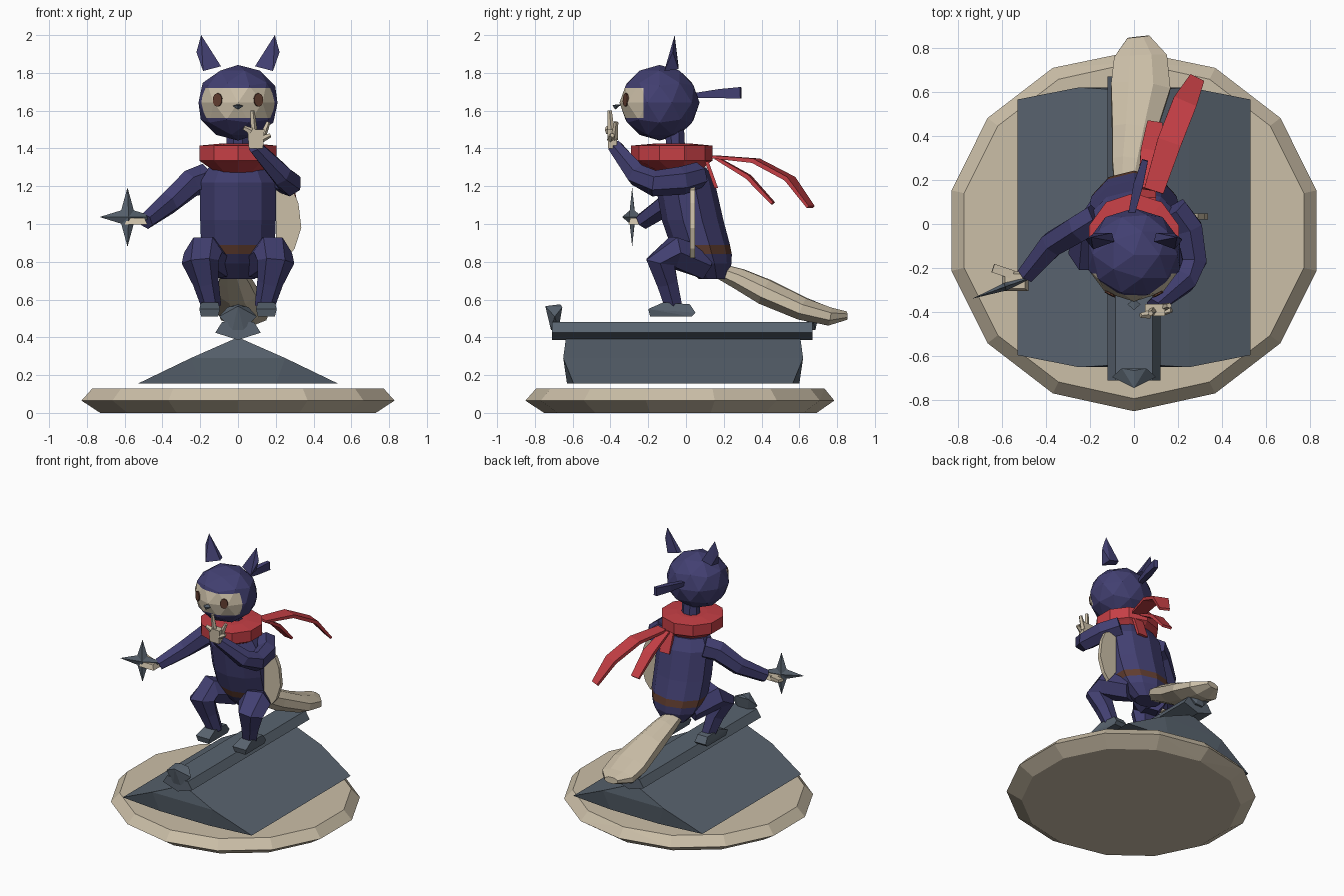
import bpy
import bmesh
from math import sin, cos, pi
from mathutils import Vector, Matrix
from mathutils.bvhtree import BVHTree

if "Cube" in bpy.data.objects:
    bpy.data.objects.remove(bpy.data.objects["Cube"])


def material(name, r, g, b):
    m = bpy.data.materials.new(name)
    m.use_nodes = True
    m.diffuse_color = (r, g, b, 1)
    m.node_tree.nodes["Principled BSDF"].inputs["Base Color"].default_value = (r, g, b, 1)
    return m


indigo = material("indigo cloth", .054, .050, .165)
slate = material("slate grey", .100, .127, .160)
beige = material("warm beige", .60, .52, .39)
red = material("scarf red", .56, .05, .06)
brown = material("brown", .115, .045, .028)


def finish(name, bm, *mats):
    bmesh.ops.recalc_face_normals(bm, faces=bm.faces[:])
    me = bpy.data.meshes.new(name)
    bm.to_mesh(me)
    bm.free()
    for m in mats:
        me.materials.append(m)
    ob = bpy.data.objects.new(name, me)
    bpy.context.scene.collection.objects.link(ob)
    return ob


def hull(name, points, mat):
    """Convex solid around a few points."""
    bm = bmesh.new()
    for p in points:
        bm.verts.new(p)
    res = bmesh.ops.convex_hull(bm, input=bm.verts[:])
    junk = {g for g in res["geom_interior"] + res["geom_unused"]
            if isinstance(g, bmesh.types.BMVert)}
    bmesh.ops.delete(bm, geom=list(junk), context='VERTS')
    bmesh.ops.dissolve_limit(bm, angle_limit=.02, verts=bm.verts[:], edges=bm.edges[:])
    return finish(name, bm, mat)


def box(name, center, size, mat, taper=.75):
    """Block whose top is narrower than its bottom."""
    c = Vector(center)
    pts = []
    for k in (-1, 1):
        f = taper if k > 0 else 1
        pts += [c + Vector((i * size[0] * f, j * size[1] * f, k * size[2])) / 2
                for i in (-1, 1) for j in (-1, 1)]
    return hull(name, pts, mat)


def tube(name, rings, mat, sides=6, ref=(0, 0, 1), axis=None, bands=(), band_mat=None):
    """Loft through rings given as x, y, z, half width, half height."""
    bm = bmesh.new()
    centers = [Vector(r[:3]) for r in rings]
    loops = []
    grow = 1 / cos(pi / sides)
    for i, r in enumerate(rings):
        a, b = centers[max(i - 1, 0)], centers[min(i + 1, len(rings) - 1)]
        t = Vector(axis) if axis else (b - a).normalized()
        u = t.cross(Vector(ref)).normalized()
        v = u.cross(t)
        angles = [2 * pi * (k + .5) / sides for k in range(sides)]
        loops.append([bm.verts.new(centers[i] + (u * r[3] * cos(q) + v * r[4] * sin(q)) * grow)
                      for q in angles])
    for i in range(len(loops) - 1):
        for k in range(sides):
            n = (k + 1) % sides
            f = bm.faces.new((loops[i][k], loops[i][n], loops[i + 1][n], loops[i + 1][k]))
            f.material_index = 1 if i in bands else 0
    bm.faces.new(loops[0])
    bm.faces.new(loops[-1])
    return finish(name, bm, mat, *([band_mat] if band_mat else []))


# Round base
ring = [(.85 * cos(q), .82 * sin(q)) for q in [-pi / 2 + 2 * pi * k / 14 for k in range(14)]]
hull("base", [(x * f, min(y * f - .03, .785), z) for x, y in ring
              for f, z in ((.88, 0), (1, .065), (.93, .13))], beige)

# Roof with bowed gables, ridge beam and a finial at each end
roof = [(.53, .155, .58), (.25, .29, .635), (0, .40, .62), (.2, .155, .615)]
hull("roof", [(s * x, e * y - .015, z) for x, z, y in roof
              for s in (-1, 1) for e in (-1, 1)], slate)
beam = [(.085, .48), (.12, .425), (0, .385)]
hull("ridge_beam", [(s * x, y, z) for x, z in beam for s in (-1, 1) for y in (-.71, .67)], slate)
for e, part in ((-1, "front"), (1, "back")):
    y = e * .68 - .015
    hull(part + "_finial",
         [(s * .03, y + d * .02, .44) for s in (-1, 1) for d in (-1, 1)]
         + [(s * .10, y, .51) for s in (-1, 1)]
         + [(s * .055, y - e * .04, .56) for s in (-1, 1)]
         + [(0, y + e * .05, .565), (0, y - e * .03, .575)], slate)

# Torso with belt
tube("torso", [(0, .14, .71, .09, .07), (0, .11, .79, .165, .125), (0, .09, .84, .185, .145),
               (0, .075, .89, .195, .15), (0, .035, 1.02, .2, .155),
               (0, -.005, 1.22, .2, .15), (0, -.02, 1.3, .155, .12)],
     indigo, 10, (0, 1, 0), (0, 0, 1), (2,), brown)
tube("neck", [(0, -.05, 1.3, .06, .05), (0, -.06, 1.5, .06, .05)], indigo, 8, (0, 1, 0), (0, 0, 1))

# Scarf collar, drape and streaming tails
tube("scarf", [(0, -.04, 1.27, .11, .10), (0, -.07, 1.325, .19, .185), (0, -.075, 1.335, .205, .205),
               (0, -.075, 1.415, .205, .205), (0, -.07, 1.425, .1, .1)],
     red, 10, (0, 1, 0), (0, 0, 1))
hull("scarf_drape", [(x, y + d, z) for x in (.02, .10) for d in (0, .02)
                     for y, z in ((.10, 1.33), (.15, 1.19))], red)
tube("long_scarf_tail", [(.09, .15, 1.355, .045, .008), (.16, .37, 1.335, .055, .012),
                         (.23, .55, 1.24, .055, .012), (.285, .66, 1.09, .035, .008)], red, 4)
tube("short_scarf_tail", [(.05, .16, 1.35, .03, .008), (.075, .33, 1.25, .045, .012),
                          (.095, .46, 1.11, .035, .008)], red, 4)

# Head with a bare eye band cut into the hood
HEAD = Vector((0, -.14, 1.642))
bm = bmesh.new()
bmesh.ops.create_icosphere(bm, subdivisions=2, radius=1,
                           matrix=Matrix.Translation(HEAD) @ Matrix.Diagonal((.22, .212, .2, 1)))
LOW, HIGH, SIDE = 1.56, 1.72, -.225
for co, no in (((0, 0, LOW), (0, 0, 1)), ((0, 0, HIGH), (0, 0, 1)), ((0, SIDE, 0), (0, 1, 0))):
    bmesh.ops.bisect_plane(bm, geom=bm.verts[:] + bm.edges[:] + bm.faces[:],
                           plane_co=co, plane_no=no)
for f in bm.faces:
    c = f.calc_center_median()
    f.material_index = int(LOW < c.z < HIGH and c.y < SIDE)
surface = BVHTree.FromBMesh(bm)
finish("head", bm, indigo, beige)

# Eyes, nose, ears and hood knot
for s, side in ((-1, "right"), (1, "left")):
    spot = surface.ray_cast(Vector((s * .107, -1, 1.657)), Vector((0, 1, 0)))[0]
    normal = Vector((s * .45, -.88, .04)).normalized()
    turn = normal.to_track_quat('Z', 'Y').to_matrix().to_4x4()
    bm = bmesh.new()
    bmesh.ops.create_cone(bm, cap_ends=True, segments=10, radius1=1, radius2=1, depth=.009,
                          matrix=Matrix.Translation(spot + normal * .003) @ turn
                          @ Matrix.Diagonal((.027, .036, 1, 1)))
    finish(side + "_eye", bm, brown)
    hull(side + "_ear", [(s * .195, -.06, 2.0), (s * .22, -.07, 1.91), (s * .185, -.115, 1.81),
                         (s * .09, -.08, 1.835), (s * .18, -.04, 1.82), (s * .1, -.04, 1.84)], indigo)
hull("nose", [(-.03, -.365, 1.625), (.03, -.365, 1.625), (0, -.39, 1.63),
              (0, -.375, 1.605), (0, -.34, 1.635)], slate)
tube("hood_knot", [(-.01, .05, 1.68, .015, .014), (.02, .18, 1.69, .022, .024),
                   (.05, .29, 1.695, .014, .03)], indigo, 4)

# Crouching legs and feet
for s, side in ((-1, "right"), (1, "left")):
    tube(side + "_leg", [(s * .10, .10, .79, .08, .075), (s * .185, -.07, .85, .08, .095),
                         (s * .2, -.135, .80, .075, .085), (s * .17, -.10, .69, .055, .06),
                         (s * .14, -.065, .56, .045, .045)], indigo, 6, (1, 0, 0))
    hull(side + "_foot", [(s * (.15 + i * w), y, z) for i in (-1, 1)
                          for w, y, z in ((.045, -.19, .51), (.055, -.2, .55), (.045, -.12, .585),
                                          (.04, .02, .575), (.045, .05, .53), (.045, .03, .51))], slate)

# Outstretched arm with hand and throwing star
tube("right_arm", [(-.17, .03, 1.24, .06, .07), (-.25, -.02, 1.215, .06, .065),
                   (-.37, -.09, 1.11, .055, .055), (-.49, -.23, 1.015, .04, .04)], indigo)
box("right_palm", (-.54, -.26, 1.015), (.12, .09, .035), beige)
tube("right_fingers", [(-.55, -.23, 1.02, .02, .012), (-.64, -.2, 1.03, .02, .01)], beige, 4)
STAR = Vector((-.585, -.285, 1.037))
u = Vector((.94, .34, 0)).normalized()
n = Vector((u.y, -u.x, 0))
bm = bmesh.new()
rim = []
for k in range(8):
    r = .05 if k % 2 else .157
    rim.append(bm.verts.new(STAR + u * r * cos(k * pi / 4) + Vector((0, 0, r * sin(k * pi / 4)))))
for d in (-.018, .018):
    hub = bm.verts.new(STAR + n * d)
    for k in range(8):
        bm.faces.new((rim[k], rim[(k + 1) % 8], hub))
finish("throwing_star", bm, slate)

# Raised arm with pointing hand
tube("left_arm", [(.18, .07, 1.26, .06, .06), (.25, -.02, 1.23, .06, .065),
                  (.275, -.17, 1.215, .055, .06), (.23, -.26, 1.26, .05, .055),
                  (.09, -.375, 1.41, .035, .035)], indigo)
box("left_palm", (.095, -.39, 1.45), (.075, .045, .1), beige, 1.2)
for name, a, b in (("index", (.085, -.395, 1.48), (.075, -.405, 1.6)),
                   ("thumb", (.125, -.38, 1.45), (.16, -.37, 1.54)),
                   ("middle", (.07, -.41, 1.49), (.03, -.415, 1.51)),
                   ("little", (.125, -.4, 1.45), (.17, -.39, 1.47))):
    tube("left_" + name + "_finger", [(*a, .016, .016), (*b, .01, .01)], beige, 5, (0, 1, 0))

# Curved scabbard plate at the hip
hull("scabbard", [(x, y, z) for y in (.02, .048)
                  for x, z in ((.2, 1.22), (.29, 1.18), (.32, 1.11), (.335, .98),
                               (.3, .87), (.26, .82), (.2, .9))], beige)

# Broad tail
tube("tail", [(-.03, .18, .75, .06, .04), (-.02, .28, .71, .08, .055), (0, .42, .64, .1, .068),
              (.03, .62, .55, .135, .06), (.03, .76, .51, .12, .048), (.02, .85, .515, .05, .022)],
     beige, 8)
